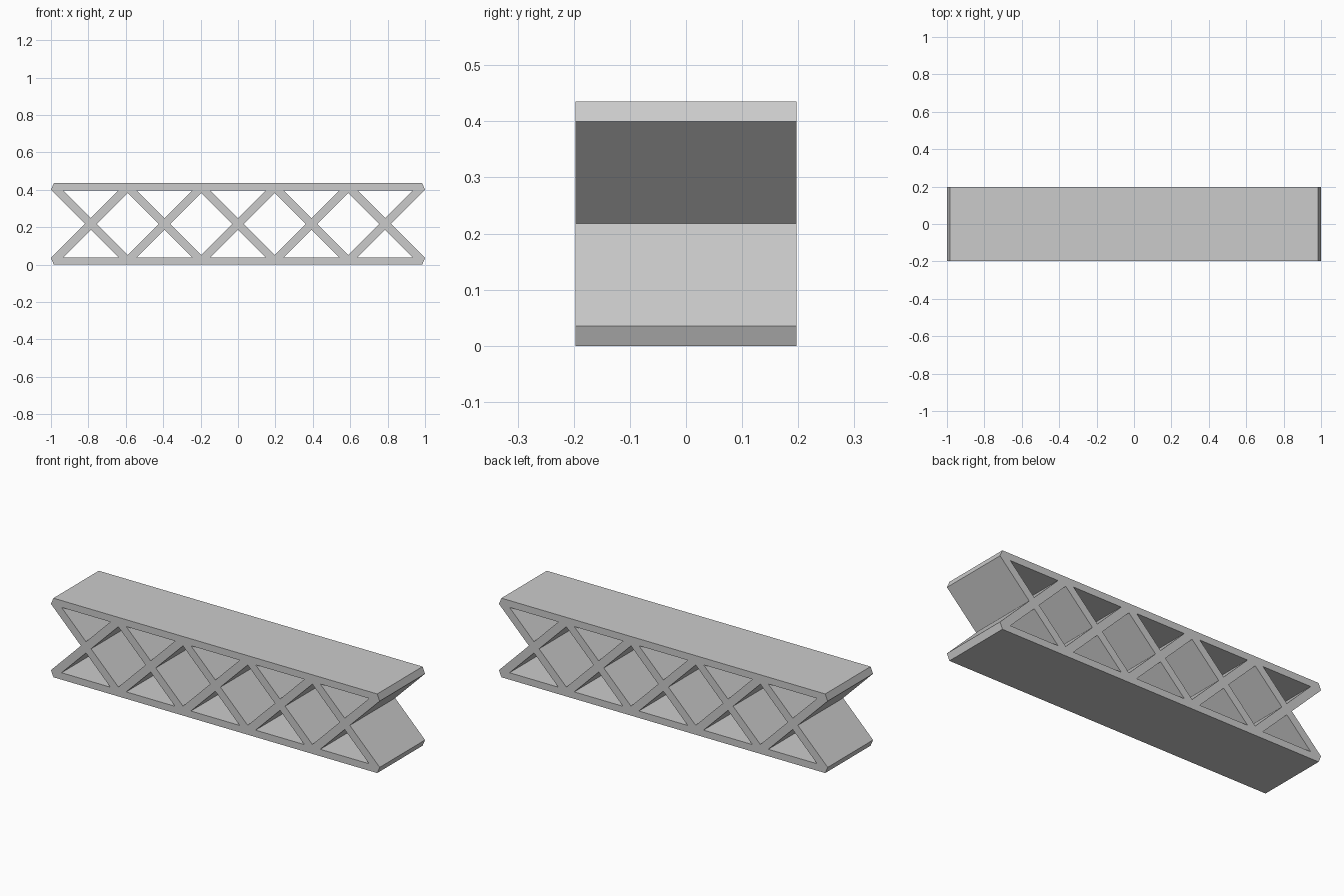
import bpy, math

if "Cube" in bpy.data.objects:
    bpy.data.objects.remove(bpy.data.objects["Cube"])

PITCH = 0.3935      # distance between brace crossings
H = 0.435           # total height
MID = H / 2
T = 0.038           # chord thickness
D = 0.031           # horizontal half width of a 45 degree brace
DEPTH = 0.394
CELLS = 5

curve = bpy.data.curves.new("lattice_profile", 'CURVE')
curve.dimensions = '2D'
curve.fill_mode = 'BOTH'
curve.extrude = DEPTH / 2


def loop(points):
    s = curve.splines.new('POLY')
    s.points.add(len(points) - 1)
    for p, (x, z) in zip(s.points, points):
        p.co = (x, z, 0, 1)
    s.use_cyclic_u = True


# outline: chamfered chord ends and a V notch at each end
notch = PITCH * (CELLS - 1) / 2 + D
right = [(0.985, 0), (1.0, MID - (1.0 - notch)), (notch, MID),
         (1.0, MID + (1.0 - notch)), (0.985, H)]
loop(right + [(-x, z) for x, z in reversed(right)])

# triangular openings above and below every crossing
w = MID - T - D
for i in range(CELLS):
    cx = (i - (CELLS - 1) / 2) * PITCH
    for s in (-1, 1):
        loop([(cx, MID + s * D), (cx - w, MID + s * (D + w)), (cx + w, MID + s * (D + w))])

# diamond openings between neighbouring crossings
r = PITCH / 2 - D
for i in range(CELLS - 1):
    cx = (i - (CELLS - 2) / 2) * PITCH
    loop([(cx - r, MID), (cx, MID - r), (cx + r, MID), (cx, MID + r)])

# extruded truss, converted to a mesh
src = bpy.data.objects.new("profile_helper", curve)
bpy.context.collection.objects.link(src)
bpy.context.view_layer.update()
mesh = bpy.data.meshes.new_from_object(
    src.evaluated_get(bpy.context.evaluated_depsgraph_get()))
bpy.data.objects.remove(src)
for p in mesh.polygons:
    p.use_smooth = False
truss = bpy.data.objects.new("lattice_truss", mesh)
truss.rotation_euler.x = math.radians(90)
bpy.context.collection.objects.link(truss)
